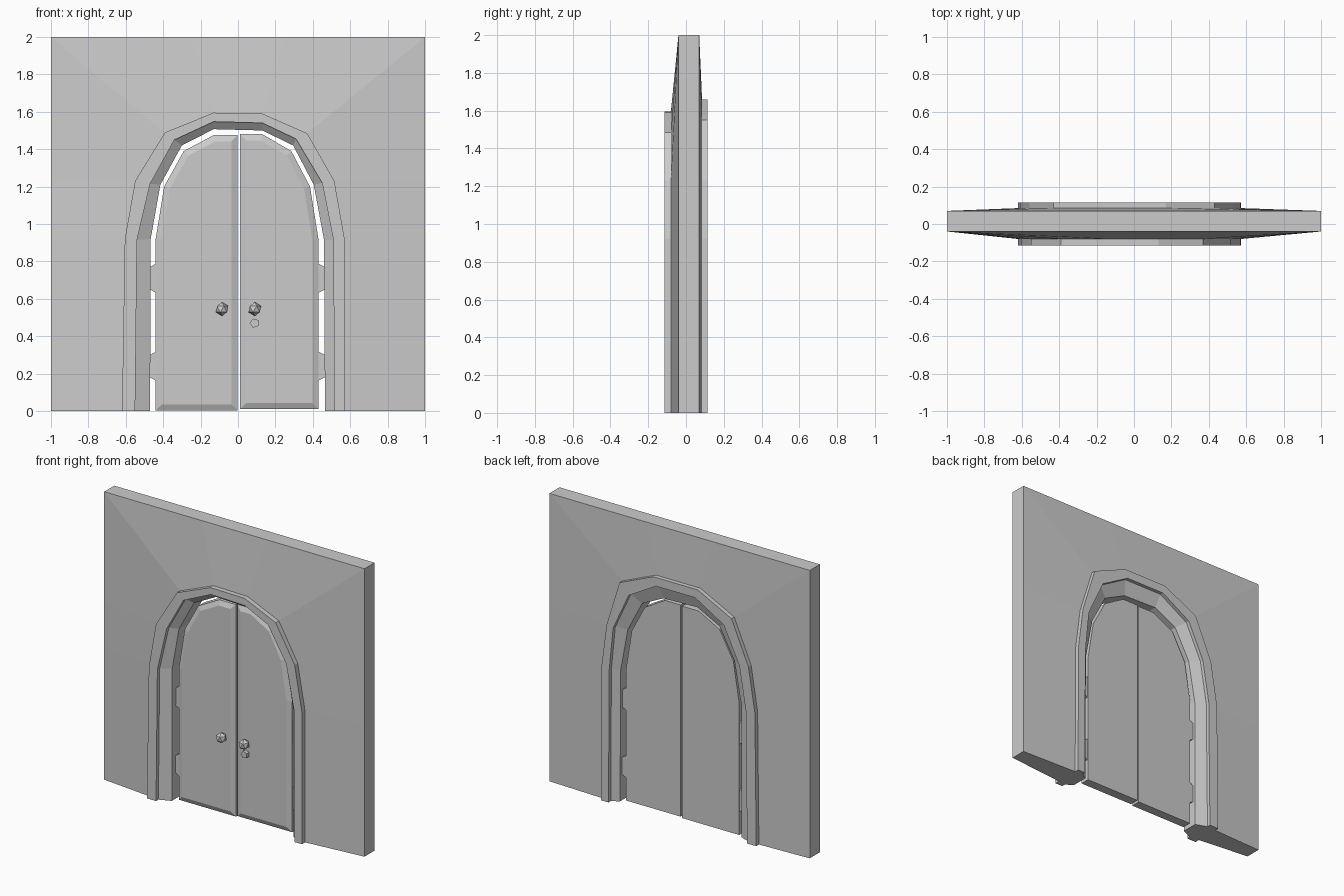
import bpy, bmesh
from mathutils import Matrix

if "Cube" in bpy.data.objects:
    bpy.data.objects.remove(bpy.data.objects["Cube"])


def finish(bm, name):
    bmesh.ops.recalc_face_normals(bm, faces=bm.faces)
    me = bpy.data.meshes.new(name)
    bm.to_mesh(me)
    bm.free()
    ob = bpy.data.objects.new(name, me)
    bpy.context.collection.objects.link(ob)
    return ob


def arch_solid(name, loops):
    """Ring of arch-shaped (profile, y) loops, capped at both feet."""
    bm = bmesh.new()
    rows = [[bm.verts.new((x, y, z)) for x, z in prof] for prof, y in loops]
    for a, b in zip(rows, rows[1:] + rows[:1]):
        for i in range(len(a) - 1):
            bm.faces.new((a[i], a[i + 1], b[i + 1], b[i]))
    bm.faces.new([r[0] for r in rows])
    bm.faces.new([r[-1] for r in rows])
    return finish(bm, name)


def slab(name, prof, y0, y1, inset=0, rise=0):
    """Flat panel from an outline, optionally with a raised chamfered front."""
    bm = bmesh.new()
    f = [bm.verts.new((x, y0, z)) for x, z in prof]
    b = [bm.verts.new((x, y1, z)) for x, z in prof]
    front = bm.faces.new(f)
    bm.faces.new(b[::-1])
    n = len(prof)
    for i in range(n):
        bm.faces.new((f[i], b[i], b[(i + 1) % n], f[(i + 1) % n]))
    bmesh.ops.recalc_face_normals(bm, faces=bm.faces)
    if inset:
        bmesh.ops.inset_individual(bm, faces=[front], thickness=inset, depth=0,
                                   use_even_offset=True)
        for v in front.verts:
            v.co.y -= rise
    return finish(bm, name)


# Arch outlines (x, z) from left foot to right foot
front_outer = [(-.62, 0), (-.605, .92), (-.55, 1.23), (-.39, 1.49), (-.13, 1.595),
               (.13, 1.59), (.37, 1.485), (.515, 1.23), (.57, .92), (.572, 0)]
front_inner = [(-.55, 0), (-.54, .915), (-.47, 1.215), (-.34, 1.45), (-.13, 1.547),
               (.13, 1.54), (.31, 1.455), (.45, 1.22), (.51, .915), (.515, 0)]
opening = [(-.47, 0), (-.467, .92), (-.415, 1.21), (-.30, 1.42), (-.13, 1.507),
           (.13, 1.50), (.295, 1.42), (.405, 1.21), (.46, .915), (.465, 0)]
back_outer = [(-.62, 0), (-.61, .92), (-.56, 1.23), (-.43, 1.53), (-.17, 1.66),
              (.17, 1.66), (.43, 1.55), (.53, 1.23), (.57, .92), (.572, 0)]
back_inner = [(-.55, 0), (-.54, .92), (-.49, 1.22), (-.37, 1.47), (-.15, 1.60),
              (.15, 1.60), (.36, 1.48), (.48, 1.22), (.51, .92), (.515, 0)]
border = [(-1, 0), (-1, .92), (-1, 1.23), (-1, 2), (-.25, 2),
          (.25, 2), (1, 2), (1, 1.23), (1, .92), (1, 0)]

# Wall swelling towards the opening, with splayed reveals
arch_solid("wall", [(border, -.04), (front_outer, -.08), (front_inner, -.088),
                    (opening, -.055), (opening, .06), (back_inner, .09),
                    (back_outer, .085), (border, .07)])

# Raised trims on both sides
arch_solid("front_trim", [(front_outer, -.075), (front_outer, -.114),
                          (front_inner, -.114), (front_inner, -.08)])
arch_solid("back_trim", [(back_outer, .075), (back_outer, .115),
                         (back_inner, .115), (back_inner, .08)])

# Door leaves
slab("left_door", [(-.002, .003), (-.002, 1.475), (-.13, 1.475), (-.29, 1.39),
                   (-.395, 1.2), (-.44, .92), (-.44, .003)], -.02, .045, .033, .015)
slab("right_door", [(.01, .01), (.01, 1.48), (.13, 1.48), (.285, 1.39),
                    (.385, 1.2), (.43, .92), (.43, .01)], -.02, .045, .033, .015)

# Hinges in the gaps beside the doors
for side, inner, outer in (("left", -.435, -.47), ("right", .425, .465)):
    for level, z in (("lower", .24), ("upper", .71)):
        slab(f"{side}_{level}_hinge",
             [(inner, z - .08), (outer, z - .06), (outer, z + .06), (inner, z + .08)],
             -.015, .04)

# Faceted knobs and the lock below the right one
for side, x in (("left", -.085), ("right", .09)):
    bm = bmesh.new()
    bmesh.ops.create_icosphere(bm, subdivisions=1, radius=.037,
                               matrix=Matrix.Translation((x, -.062, .545)))
    finish(bm, side + "_knob")
bm = bmesh.new()
bmesh.ops.create_cone(bm, cap_ends=True, segments=5, radius1=.026, radius2=.026, depth=.03,
                      matrix=Matrix.Translation((.088, -.045, .47))
                      @ Matrix.Rotation(1.5708, 4, 'X') @ Matrix.Rotation(1.5708, 4, 'Z'))
finish(bm, "lock")
